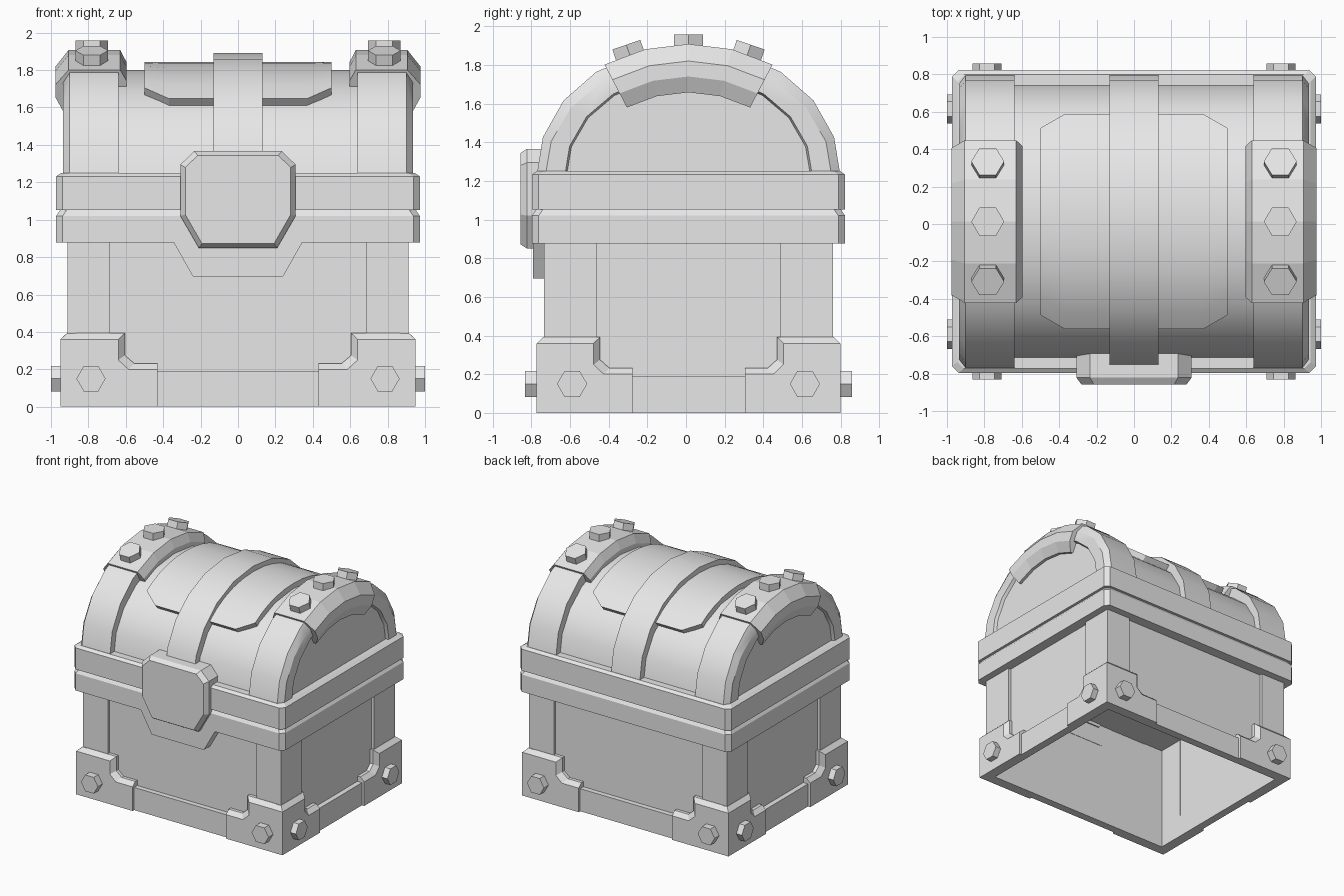
import bpy, bmesh, math
from mathutils import Vector

cube = bpy.data.objects.get("Cube")
if cube:
    bpy.data.objects.remove(cube, do_unlink=True)

grey = bpy.data.materials.new("plain grey")
grey.use_nodes = True
grey.diffuse_color = (0.8, 0.8, 0.8, 1)
grey.node_tree.nodes["Principled BSDF"].inputs["Base Color"].default_value = (0.8, 0.8, 0.8, 1)

SHIFT_Y = 0.013          # chest sits slightly back because of the lock
LID_Z = 1.2              # centre height of the lid arches


def loft(name, rings, smooth=False):
    """Bridge closed rings of points in order and cap both ends."""
    bm = bmesh.new()
    vs = [[bm.verts.new((p[0], p[1] + SHIFT_Y, p[2])) for p in r] for r in rings]
    n = len(vs[0])
    for a, b in zip(vs, vs[1:]):
        for i in range(n):
            j = (i + 1) % n
            bm.faces.new((a[i], a[j], b[j], b[i]))
    bm.faces.new(vs[0][::-1])
    bm.faces.new(vs[-1])
    bmesh.ops.recalc_face_normals(bm, faces=bm.faces)
    me = bpy.data.meshes.new(name)
    bm.to_mesh(me)
    bm.free()
    me.materials.append(grey)
    ob = bpy.data.objects.new(name, me)
    bpy.context.collection.objects.link(ob)
    if smooth:
        bpy.ops.object.select_all(action='DESELECT')
        ob.select_set(True)
        bpy.context.view_layer.objects.active = ob
        bpy.ops.object.shade_smooth_by_angle(angle=math.radians(30))
    return ob


def box(name, x0, x1, y0, y1, z0, z1):
    return loft(name, [[(x0, y0, z), (x1, y0, z), (x1, y1, z), (x0, y1, z)] for z in (z0, z1)])


def band(name, levels, c=0.035):
    """Stack of rectangles with cut corners; levels are (z, half x, half y)."""
    rings = []
    for z, hx, hy in levels:
        rings.append([(hx, hy - c, z), (hx - c, hy, z), (c - hx, hy, z), (-hx, hy - c, z),
                      (-hx, c - hy, z), (c - hx, -hy, z), (hx - c, -hy, z), (hx, c - hy, z)])
    return loft(name, rings)


def arch(x, a, b, t0=0.0, n=10, e=0.95):
    """Half-round arch points at one x, from back to front."""
    pts = []
    for i in range(n + 1):
        t = t0 + (math.pi - 2 * t0) * i / n
        c, s = math.cos(t), max(math.sin(t), 0)
        pts.append((x, math.copysign(abs(c) ** e, c) * a, LID_Z + b * s ** e))
    return pts


def bolt(name, p, d, u, r, h):
    """Hexagonal bolt head at p, pointing along d, with one corner along u."""
    p, d, u = Vector(p), Vector(d), Vector(u)
    v = d.cross(u)
    hexa = [u * (r * math.cos(k * math.pi / 3)) + v * (r * math.sin(k * math.pi / 3)) for k in range(6)]
    return loft(name, [[p + q - d * 0.05 for q in hexa], [p + q + d * h for q in hexa]])


# ---- hollow body: panels, corner posts and bottom rails, open underneath ----
BX, BY, TOP = 0.912, 0.748, 0.9
for s, side in ((-1, "front"), (1, "back")):
    box(side + "_panel", -0.87, 0.87, s * (BY - 0.025), s * (BY - 0.045), 0.02, TOP)
    box(side + "_bottom_rail", -0.925, 0.925, s * (BY + 0.017), s * (BY - 0.05), 0, 0.188)
for s, side in ((-1, "right"), (1, "left")):
    box(side + "_panel", s * (BX - 0.025), s * (BX - 0.045), -0.71, 0.71, 0.02, TOP)
    box(side + "_bottom_rail", s * (BX + 0.017), s * (BX - 0.05), -0.765, 0.765, 0, 0.188)

# Corner bracket outline as (distance from corner, height): face and chamfered back
FACE = [(0, 0), (0, 0.36), (0.31, 0.36), (0.31, 0.25), (0.365, 0.2), (0.52, 0.2), (0.52, 0)]
BACK = [(0.035, 0), (0.035, 0.393), (0.345, 0.393), (0.345, 0.275), (0.395, 0.232), (0.52, 0.232), (0.52, 0)]
CX, CY = 0.95, 0.785
for sx, lr in ((-1, "right"), (1, "left")):
    for sy, fb in ((-1, "front"), (1, "back")):
        tag = fb + "_" + lr
        # post, L shaped in plan
        plan = [(BX, BY), (0.685, BY), (0.685, BY - 0.05), (BX - 0.05, BY - 0.05), (BX - 0.05, 0.475), (BX, 0.475)]
        loft(tag + "_post", [[(sx * x, sy * y, z) for x, y in plan] for z in (0.02, TOP)])
        layers = ((0, FACE), (0.035, BACK), (0.08, BACK))
        loft(tag + "_bracket", [[(sx * (CX - u), sy * (CY - d), z) for u, z in o] for d, o in layers])
        loft(tag + "_side_bracket", [[(sx * (CX - d), sy * (CY - u * 0.95), z) for u, z in o] for d, o in layers])
        bolt(tag + "_bolt", (sx * 0.786, sy * CY, 0.15), (0, sy, 0), (1, 0, 0), 0.078, 0.06)
        bolt(tag + "_side_bolt", (sx * CX, sy * 0.602, 0.15), (sx, 0, 0), (0, 1, 0), 0.078, 0.05)

# ---- rims of the body and the lid ----
band("body_rim", [(0.877, 0.972, 0.81), (1.02, 0.972, 0.81), (1.053, 0.95, 0.788)])
band("lid_rim", [(1.053, 0.972, 0.81), (1.232, 0.972, 0.81), (1.25, 0.945, 0.785)])

# ---- lid ----
loft("lid", [arch(x, 0.735, 0.6) for x in (-0.7, 0.7)], True)
loft("middle_strap", [arch(x, 0.79, 0.69) for x in (-0.132, 0.132)], True)
for s, lr in ((-1, "right"), (1, "left")):
    # end strap with chamfer and recessed end panel
    loft(lr + "_lid_strap", [arch(s * x, a, b) for x, a, b in (
        (0.64, 0.79, 0.69), (0.90, 0.79, 0.69), (0.935, 0.745, 0.625),
        (0.935, 0.645, 0.55), (0.91, 0.635, 0.54))], True)

# raised eight-sided panel over the lid
rings = []
for x, y in ((-0.5, 0.5), (-0.37, 0.575), (0.37, 0.575), (0.5, 0.5)):
    t0 = math.acos((y / 0.775) ** (1 / 0.95))
    rings.append(arch(x, 0.775, 0.643, t0) + arch(x, 0.70, 0.56, t0)[::-1])
loft("lid_raised_panel", rings, True)

# ---- curved cap plates over the lid ends, with bolts ----
SECTION = [(0.595, 0.80), (0.595, 0.87), (0.63, 0.938), (0.905, 0.938), (0.975, 0.85),
           (0.975, 0.77), (0.935, 0.688), (0.86, 0.688), (0.86, 0.80)]
PZ = 0.97
for s, lr in ((-1, "right"), (1, "left")):
    rings = []
    for k in range(-2, 3):
        t = math.radians(13.8 * k)
        rings.append([(s * x, r * math.sin(t), PZ + r * math.cos(t)) for x, r in SECTION])
    loft(lr + "_cap_plate", rings)
    for k, fb in ((-1, "front"), (0, "middle"), (1, "back")):
        t = math.radians(19 * k)
        d = (0, math.sin(t), math.cos(t))
        bolt(lr + "_" + fb + "_cap_bolt", (s * 0.782, 0.935 * d[1], PZ + 0.935 * d[2]), d, (1, 0, 0), 0.088, 0.053)

# ---- lock ----
half = [(0.235, 1.366), (0.308, 1.295), (0.308, 1.02), (0.21, 0.85)]
outline = half + [(-x, z) for x, z in half[::-1]]
loft("lock_plate", [[(x * k, y, 1.107 + (z - 1.107) * k) for x, z in outline]
                    for y, k in ((-0.69, 1), (-0.835, 1), (-0.87, 0.915))])
shield = [(0.345, 0.88), (0.24, 0.695), (-0.24, 0.695), (-0.345, 0.88)]
loft("lock_backing", [[(x, y, z) for x, z in shield] for y in (-0.70, -0.805)])
